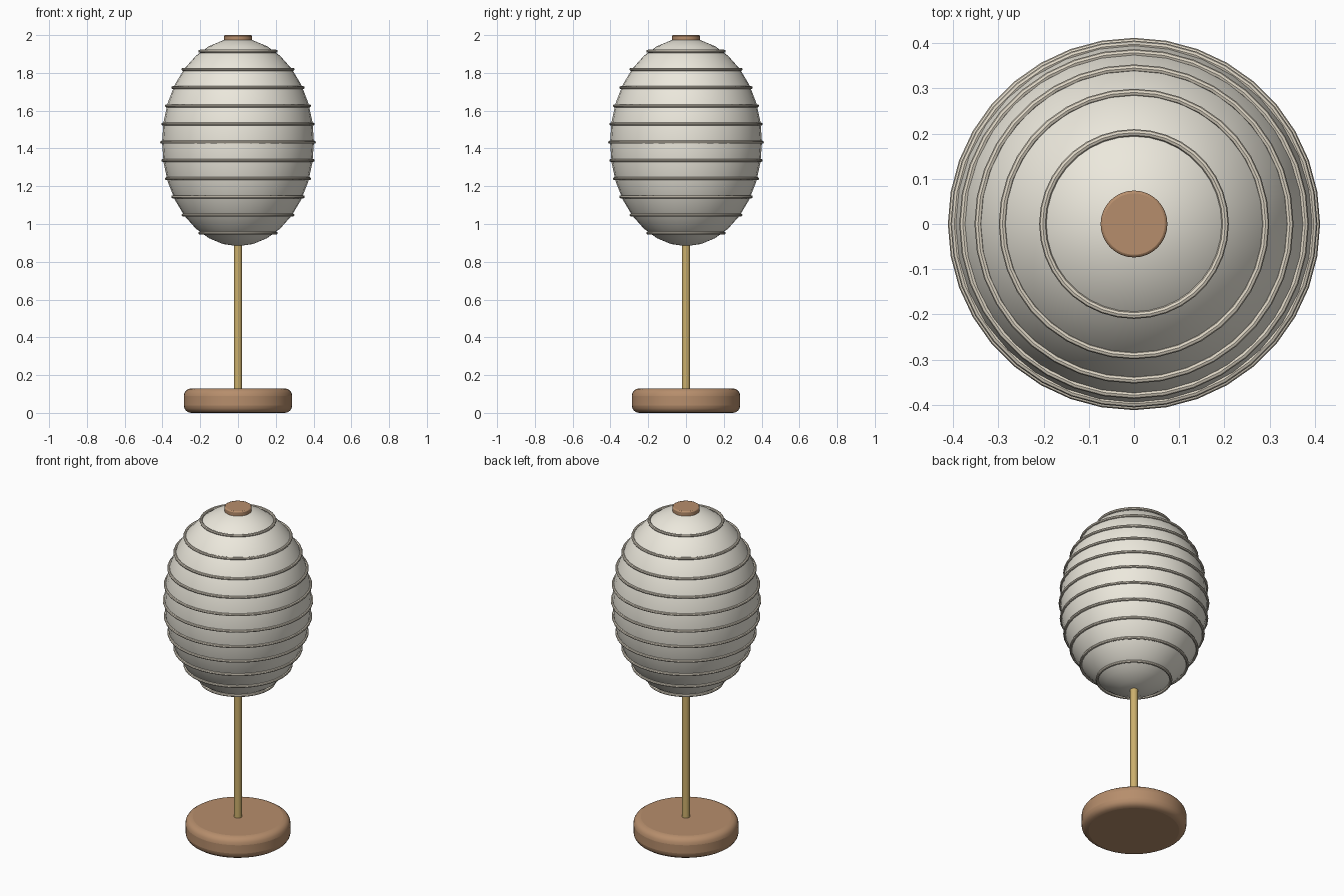
import bpy, math

if "Cube" in bpy.data.objects:
    bpy.data.objects.remove(bpy.data.objects["Cube"])

def material(name, color):
    m = bpy.data.materials.new(name)
    m.diffuse_color = (*color, 1)
    m.use_nodes = True
    m.node_tree.nodes["Principled BSDF"].inputs["Base Color"].default_value = m.diffuse_color
    return m

WOOD = material("wood", (0.47, 0.27, 0.15))
BRASS = material("brass", (0.60, 0.43, 0.15))
PAPER = material("paper", (0.84, 0.81, 0.72))
RIB = material("rib", (0.72, 0.66, 0.55))

def finish(name, mat, bevel=0, segments=3):
    ob = bpy.context.object
    ob.name = name
    ob.data.materials.append(mat)
    if bevel:
        b = ob.modifiers.new("bevel", 'BEVEL')
        b.width, b.segments = bevel, segments
        b.limit_method = 'ANGLE'
    bpy.ops.object.shade_smooth_by_angle(angle=math.radians(40))
    return ob

def cylinder(name, r, z0, z1, mat, verts, bevel=0, segments=3):
    bpy.ops.mesh.primitive_cylinder_add(vertices=verts, radius=r, depth=z1 - z0,
                                        location=(0, 0, (z0 + z1) / 2))
    return finish(name, mat, bevel, segments)

# Base, stem and top cap
cylinder("base", 0.287, 0, 0.13, WOOD, 48, 0.04, 4)
cylinder("stem", 0.022, 0.10, 0.93, BRASS, 16)
cylinder("top_cap", 0.074, 1.95, 2.0, WOOD, 32, 0.006, 2)

# Egg-shaped paper shade
CZ, R, H = 1.433, 0.402, 0.55
bpy.ops.mesh.primitive_uv_sphere_add(segments=32, ring_count=16, radius=1,
                                     location=(0, 0, CZ))
bpy.context.object.scale = (R, R, H)
bpy.ops.object.transform_apply(location=False, rotation=False, scale=True)
finish("paper_shade", PAPER)

# Horizontal ribs following the shade
for i in range(-5, 6):
    dz = i * 0.0963
    r = 0.404 * math.sqrt(1 - (dz / 0.556) ** 2)
    bpy.ops.mesh.primitive_torus_add(major_segments=36, minor_segments=8,
                                     major_radius=r, minor_radius=0.008,
                                     location=(0, 0, CZ + dz))
    finish(f"shade_rib_{i + 6}", RIB)
    bpy.ops.object.shade_smooth()
